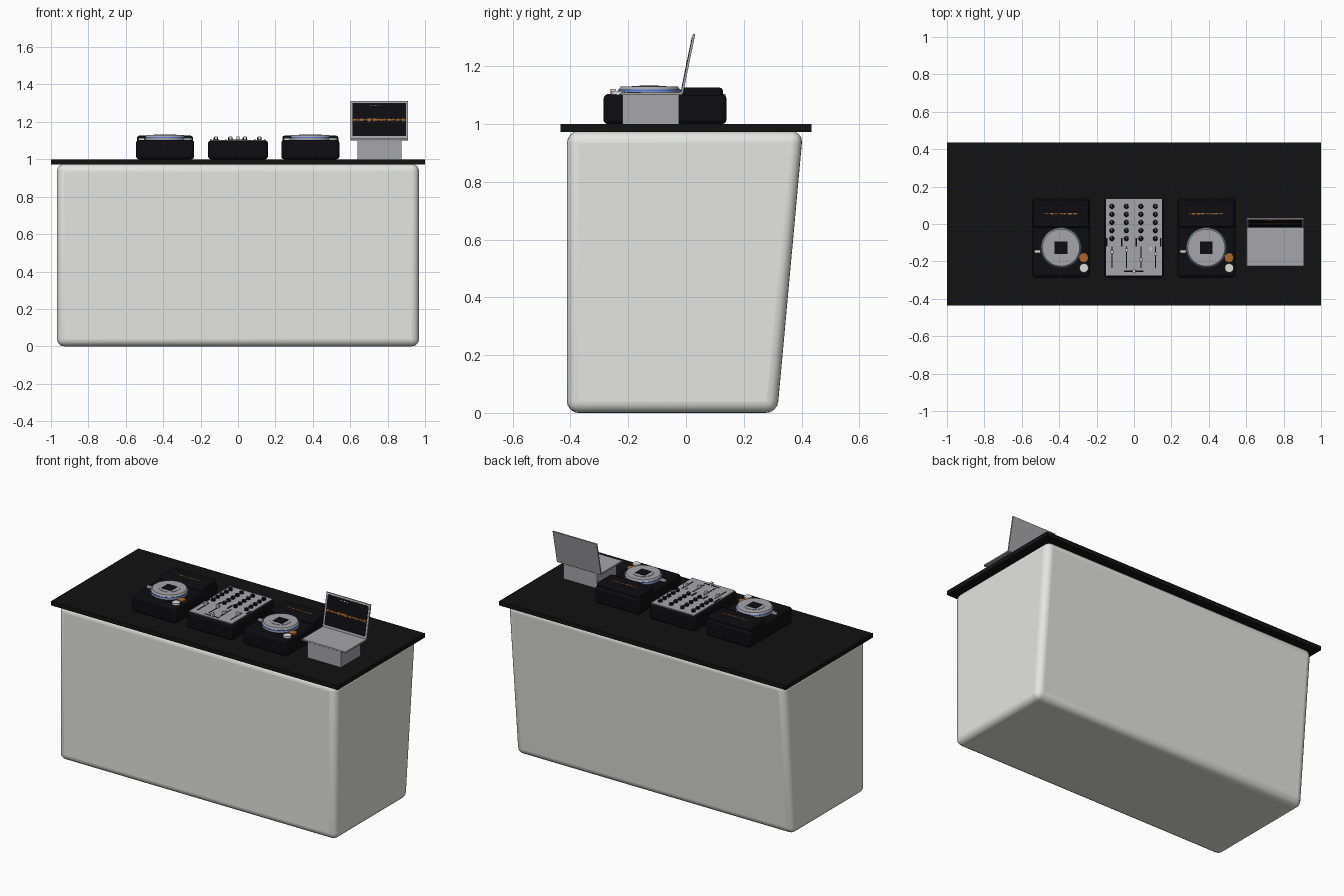
import bpy, bmesh, math, random
from mathutils import Matrix, Vector

if "Cube" in bpy.data.objects:
    bpy.data.objects.remove(bpy.data.objects["Cube"])

random.seed(4)

def mat(name, r, g, b):
    m = bpy.data.materials.new(name)
    m.diffuse_color = (r, g, b, 1)
    m.use_nodes = True
    m.node_tree.nodes["Principled BSDF"].inputs["Base Color"].default_value = m.diffuse_color
    return m

WHITE = mat("warm_white_body", 0.78, 0.79, 0.76)
TOP = mat("black_top", 0.006, 0.006, 0.006)
GEAR = mat("gear_black", 0.004, 0.004, 0.005)
SILVER = mat("silver", 0.38, 0.38, 0.41)
LIGHT = mat("light_grey", 0.72, 0.72, 0.7)
ORANGE = mat("orange", 0.4, 0.14, 0.025)
BLUE = mat("blue_ring", 0.08, 0.2, 0.75)

def finish(name, bm, m, bevel=0, seg=3):
    bmesh.ops.recalc_face_normals(bm, faces=bm.faces)
    me = bpy.data.meshes.new(name)
    bm.to_mesh(me)
    bm.free()
    me.materials.append(m)
    ob = bpy.data.objects.new(name, me)
    bpy.context.collection.objects.link(ob)
    if bevel:
        mod = ob.modifiers.new("bevel", 'BEVEL')
        mod.width, mod.segments = bevel, seg
        mod.limit_method = 'ANGLE'
    bpy.context.view_layer.objects.active = ob
    ob.select_set(True)
    bpy.ops.object.shade_smooth_by_angle(angle=math.radians(35))
    ob.select_set(False)
    return ob

def add_box(bm, x0, x1, y0, y1, z0, z1):
    c = Vector(((x0 + x1) / 2, (y0 + y1) / 2, (z0 + z1) / 2))
    s = Matrix.Diagonal((x1 - x0, y1 - y0, z1 - z0, 1))
    return bmesh.ops.create_cube(bm, size=1, matrix=Matrix.Translation(c) @ s)['verts']

def add_cyl(bm, x, y, z0, z1, r, r2=None, n=24):
    bmesh.ops.create_cone(bm, cap_ends=True, segments=n, radius1=r,
                          radius2=r if r2 is None else r2, depth=z1 - z0,
                          matrix=Matrix.Translation((x, y, (z0 + z1) / 2)))

def box(name, dims, m, bevel=0, seg=3):
    bm = bmesh.new()
    add_box(bm, *dims)
    return finish(name, bm, m, bevel, seg)

def cyl(name, x, y, z0, z1, r, m, r2=None, n=24):
    bm = bmesh.new()
    add_cyl(bm, x, y, z0, z1, r, r2, n)
    return finish(name, bm, m)

# booth body with sloping back
bm = bmesh.new()
for v in add_box(bm, -0.968, 0.968, -0.412, 0.405, 0, 0.975):
    if v.co.y > 0 and v.co.z < 0.5:
        v.co.y = 0.316
finish("booth_body", bm, WHITE, 0.04, 5)
box("table_top", (-1, 1, -0.435, 0.435, 0.973, 1.0), TOP)

# two players
for side, cx in (("left", -0.39), ("right", 0.387)):
    n = side + "_player_"
    box(n + "body", (cx - 0.155, cx + 0.155, -0.285, 0.14, 1.0, 1.103), GEAR, 0.015)
    box(n + "display_block", (cx - 0.15, cx + 0.15, -0.018, 0.128, 1.08, 1.126), GEAR, 0.012)
    bm = bmesh.new()
    for i in range(30):
        x = cx - 0.087 + i * 0.006
        h = random.uniform(0.0015, 0.0045)
        add_box(bm, x - 0.0025, x + 0.0025, 0.055 - h, 0.055 + h, 1.125, 1.127)
    finish(n + "waveform", bm, ORANGE)
    # jog wheel
    py = -0.127
    cyl(n + "wheel_base", cx, py, 1.1, 1.113, 0.108, SILVER, n=48)
    cyl(n + "wheel_ring", cx, py, 1.113, 1.119, 0.109, BLUE, n=48)
    cyl(n + "wheel", cx, py, 1.119, 1.13, 0.106, SILVER, 0.099, 48)
    cyl(n + "wheel_disc", cx, py, 1.13, 1.132, 0.06, SILVER, n=48)
    box(n + "wheel_screen", (cx - 0.034, cx + 0.034, py - 0.034, py + 0.034, 1.131, 1.1335), GEAR)
    # buttons and lever
    cyl(n + "cue_button", cx + 0.122, -0.18, 1.1, 1.111, 0.024, ORANGE)
    cyl(n + "play_button", cx + 0.122, -0.235, 1.1, 1.114, 0.024, LIGHT)
    box(n + "lever", (cx - 0.142, cx - 0.11, -0.154, -0.138, 1.1, 1.114), LIGHT)

# mixer
box("mixer_body", (-0.16, 0.16, -0.286, 0.14, 1.0, 1.1), GEAR, 0.015)
box("mixer_plate", (-0.151, 0.149, -0.275, 0.136, 1.098, 1.104), SILVER)
cols = (-0.118, -0.041, 0.037, 0.114)
knobs, marks, slots, caps = (bmesh.new() for _ in range(4))
for i, x in enumerate(cols):
    for j in range(5):
        y = 0.094 - 0.043 * j
        add_cyl(knobs, x, y, 1.103, 1.118, 0.013, 0.011, 16)
        add_box(marks, x - 0.0015, x + 0.0015, y, y + 0.01, 1.117, 1.119)
    add_box(slots, x - 0.003, x + 0.003, -0.235, -0.12, 1.103, 1.1055)
    y = (-0.15, -0.14, -0.19, -0.16)[i]
    add_box(caps, x - 0.008, x + 0.008, y - 0.009, y + 0.009, 1.105, 1.122)
# side switches and cross fader
for x in (-0.146, -0.066, 0.012, 0.143):
    add_box(slots, x - 0.004, x + 0.004, -0.12, -0.075, 1.103, 1.107)
for x in (-0.146, 0.09):
    add_box(caps, x - 0.004, x + 0.004, -0.145, -0.122, 1.103, 1.108)
add_box(slots, -0.054, 0.05, -0.256, -0.249, 1.103, 1.1055)
add_box(caps, -0.007, 0.007, -0.263, -0.242, 1.105, 1.122)
finish("mixer_knobs", knobs, GEAR)
finish("knob_marks", marks, LIGHT)
finish("fader_slots", slots, GEAR)
finish("fader_caps", caps, LIGHT)

# laptop on its stand
box("laptop_stand", (0.64, 0.873, -0.22, -0.025, 1.0, 1.1), SILVER)
box("laptop_base", (0.602, 0.909, -0.226, -0.012, 1.1, 1.11), SILVER, 0.002, 2)

tilt = Matrix.Translation((0.7555, -0.015, 1.107)) @ Matrix.Rotation(math.radians(-11.6), 4, 'X')

def lid_part(name, boxes, m):
    bm = bmesh.new()
    for b in boxes:
        add_box(bm, *b)
    bmesh.ops.transform(bm, matrix=tilt, verts=bm.verts)
    finish(name, bm, m)

lid_part("laptop_lid", [(-0.1535, 0.1535, -0.003, 0.005, 0, 0.209)], SILVER)
lid_part("laptop_screen", [(-0.142, 0.142, -0.0045, -0.002, 0.016, 0.197)], GEAR)
wave = []
for i in range(56):
    x = -0.138 + i * 0.005
    h = random.uniform(0.002, 0.009)
    wave.append((x - 0.002, x + 0.002, -0.0055, -0.004, 0.105 - h, 0.105 + h))
wave.append((-0.14, 0.14, -0.0055, -0.004, 0.1035, 0.1065))
lid_part("laptop_waveform", wave, ORANGE)
lid_part("screen_marks", [(x, x + w, -0.0055, -0.004, 0.182, 0.186)
                          for x, w in ((-0.05, 0.01), (-0.03, 0.014), (-0.008, 0.01))], LIGHT)
